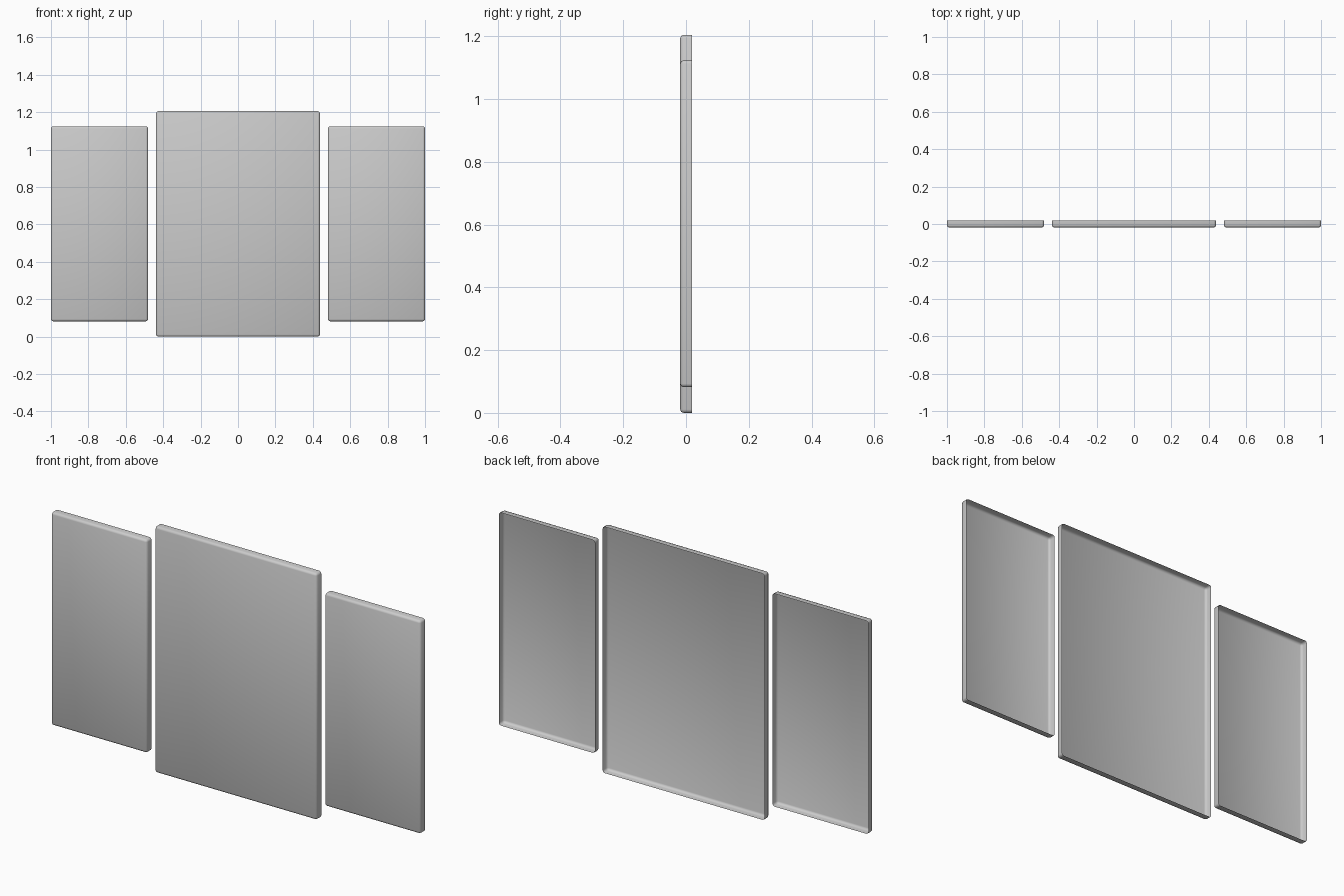
import bpy
import bmesh

if "Cube" in bpy.data.objects:
    bpy.data.objects.remove(bpy.data.objects["Cube"])

DEPTH = 0.037


def panel(name, x0, x1, z0, z1):
    """Thin upright shell: rounded front and sides, open at the back."""
    bpy.ops.mesh.primitive_cube_add(size=1, location=((x0 + x1) / 2, 0, (z0 + z1) / 2))
    ob = bpy.context.object
    ob.name = name
    ob.scale = (x1 - x0, DEPTH, z1 - z0)
    bpy.ops.object.transform_apply(location=False, rotation=False, scale=True)

    # Remove the back face so the panel is hollow
    bm = bmesh.new()
    bm.from_mesh(ob.data)
    back = [f for f in bm.faces if f.normal.y > 0.9]
    bmesh.ops.delete(bm, geom=back, context='FACES')
    bm.to_mesh(ob.data)
    bm.free()

    bevel = ob.modifiers.new("rounded_edges", 'BEVEL')
    bevel.width = 0.011
    bevel.segments = 2
    bpy.ops.object.shade_smooth()
    return ob


# Large middle panel
panel("center_panel", -0.438, 0.438, 0.0, 1.205)

# Matching narrower side panels
panel("left_panel", -1.0, -0.481, 0.082, 1.124)
panel("right_panel", 0.481, 1.0, 0.082, 1.124)
